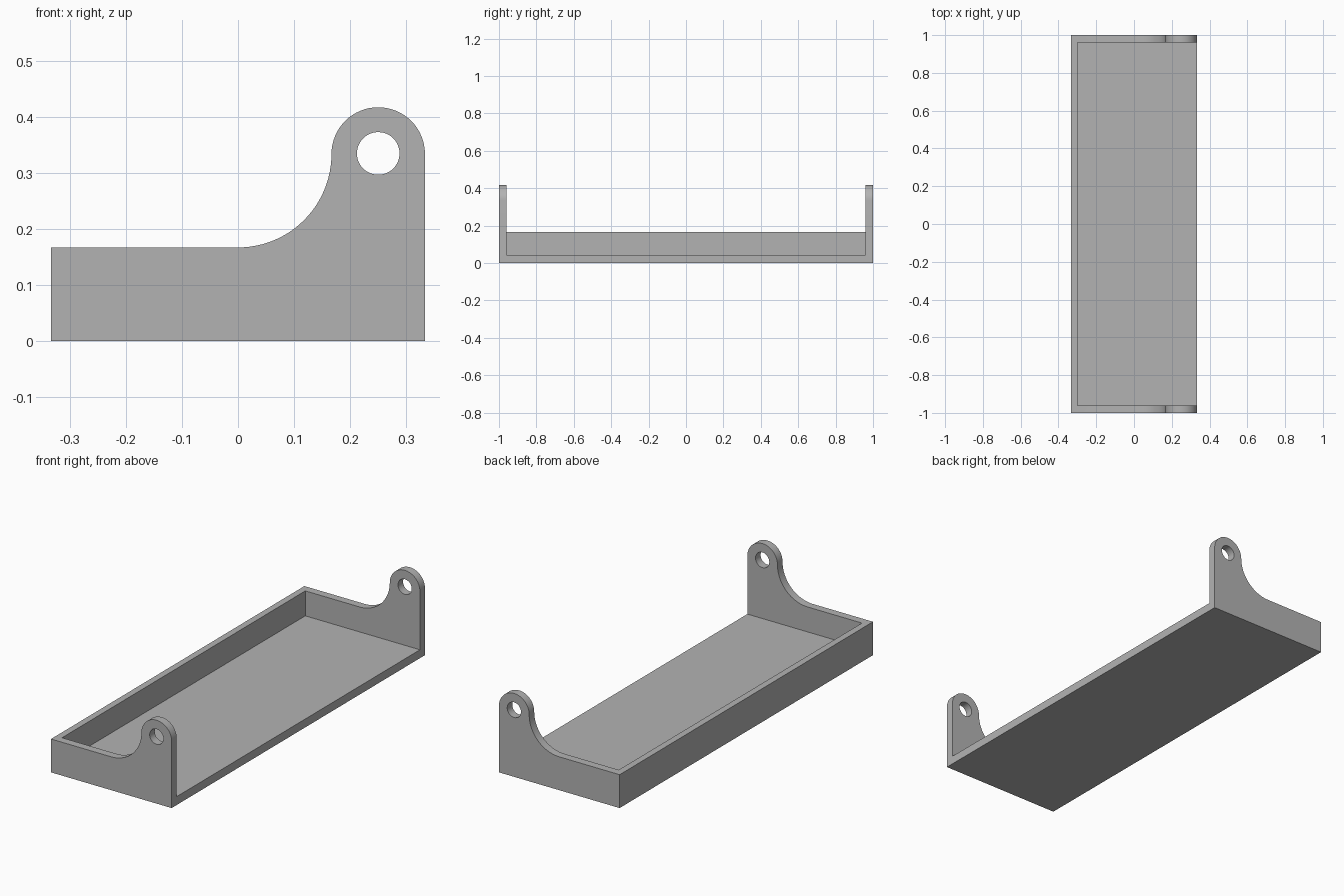
import bpy
import bmesh
from math import sin, cos, pi, radians
from mathutils import Matrix

cube = bpy.data.objects.get("Cube")
if cube:
    bpy.data.objects.remove(cube, do_unlink=True)

HALF_X, HALF_Y = 1 / 3, 1.0
RIM = 1 / 6              # height of the low walls
WALL_END = 0.04          # thickness of the end plates
WALL_SIDE = 0.033        # thickness of the long wall
FLOOR = 0.042
EAR_X, EAR_Z, EAR_R = 0.25, 1 / 3, 1 / 12
HOLE_R = 0.038

grey = bpy.data.materials.new("plain grey")
grey.use_nodes = True
colour = (0.45, 0.45, 0.45, 1)
grey.diffuse_color = colour
grey.node_tree.nodes["Principled BSDF"].inputs["Base Color"].default_value = colour


def make_object(name, bm):
    bmesh.ops.recalc_face_normals(bm, faces=bm.faces)
    mesh = bpy.data.meshes.new(name)
    bm.to_mesh(mesh)
    bm.free()
    mesh.materials.append(grey)
    obj = bpy.data.objects.new(name, mesh)
    bpy.context.collection.objects.link(obj)
    return obj


def arc(cx, cz, r, start, end, steps):
    angles = [radians(start + (end - start) * i / steps) for i in range(steps + 1)]
    return [(cx + r * cos(a), cz + r * sin(a)) for a in angles]


def cut(target, cutter):
    cutter.hide_render = True
    mod = target.modifiers.new("cut", "BOOLEAN")
    mod.operation = "DIFFERENCE"
    mod.solver = "EXACT"
    mod.object = cutter
    bpy.context.view_layer.objects.active = target
    bpy.ops.object.modifier_apply(modifier=mod.name)
    bpy.data.objects.remove(cutter, do_unlink=True)


# End profile: low rim, concave sweep, rounded ear
profile = [(-HALF_X, 0), (-HALF_X, RIM)]
profile += arc(0, EAR_Z, RIM, -90, 0, 24)
profile += arc(EAR_X, EAR_Z, EAR_R, 180, 0, 32)[1:]
profile += [(HALF_X, 0)]

# Tray body: profile swept along the full length
bm = bmesh.new()
face = bm.faces.new([bm.verts.new((x, -HALF_Y, z)) for x, z in profile])
swept = bmesh.ops.extrude_face_region(bm, geom=[face])["geom"]
bmesh.ops.translate(bm, vec=(0, 2 * HALF_Y, 0),
                    verts=[v for v in swept if isinstance(v, bmesh.types.BMVert)])
tray = make_object("bracket_tray", bm)

# Hollow interior, open at the top and along the ear side
bm = bmesh.new()
x0, x1, z1 = -HALF_X + WALL_SIDE, HALF_X + 0.2, 0.8
size = Matrix.Diagonal((x1 - x0, 2 * (HALF_Y - WALL_END), z1 - FLOOR, 1))
place = Matrix.Translation(((x0 + x1) / 2, 0, (FLOOR + z1) / 2))
bmesh.ops.create_cube(bm, size=1, matrix=place @ size)
cut(tray, make_object("cavity_cutter", bm))

# Pivot holes through both ears
bm = bmesh.new()
bmesh.ops.create_cone(bm, cap_ends=True, segments=48, radius1=HOLE_R, radius2=HOLE_R,
                      depth=3, matrix=Matrix.Translation((EAR_X, 0, EAR_Z + 0.001))
                      @ Matrix.Rotation(pi / 2, 4, "X"))
cut(tray, make_object("hole_cutter", bm))

# Smooth curved edges, crisp corners
bpy.ops.object.select_all(action="DESELECT")
tray.select_set(True)
bpy.context.view_layer.objects.active = tray
bpy.ops.object.shade_smooth_by_angle(angle=radians(30))
